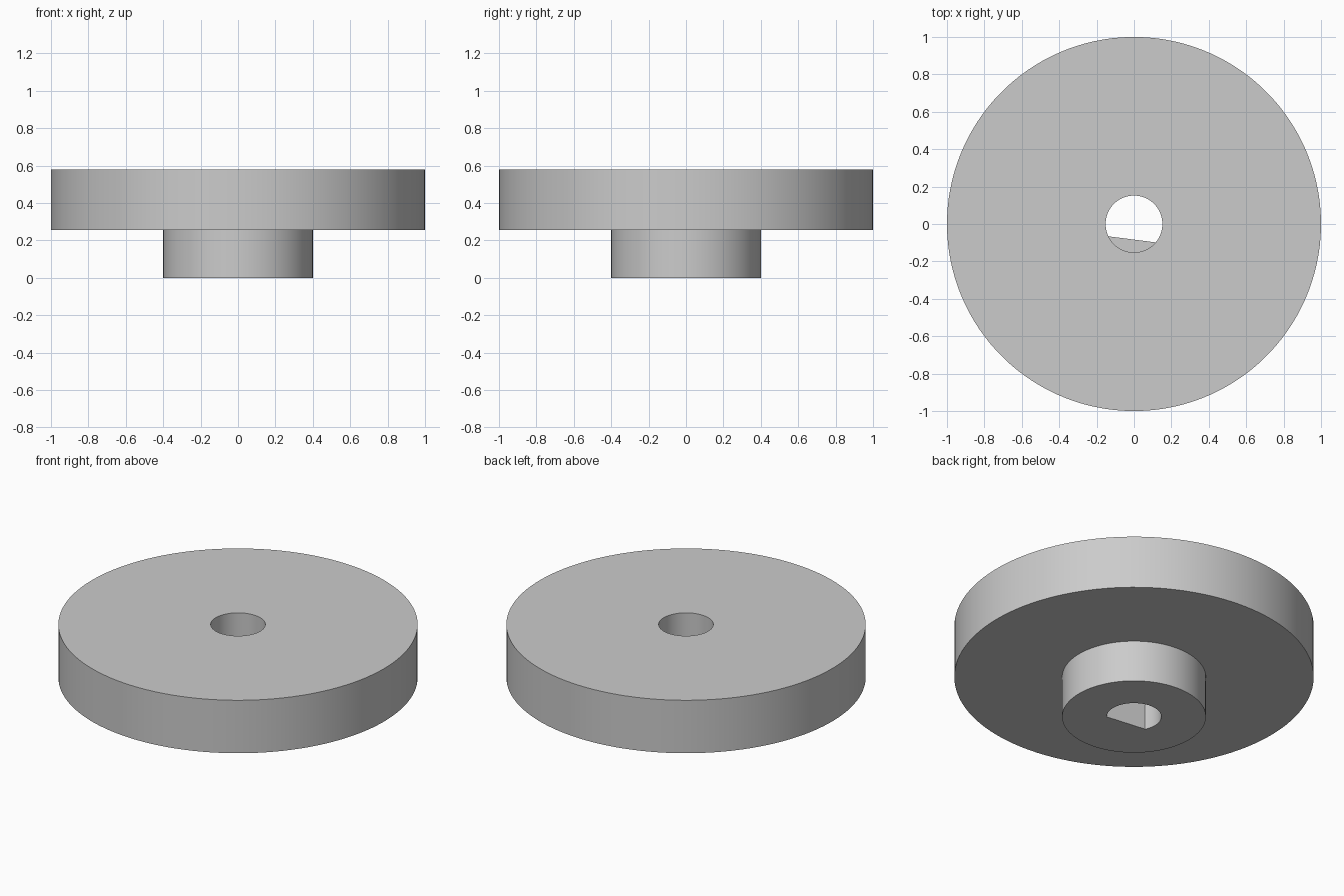
import bpy
import bmesh
from math import cos, sin, radians

cube = bpy.data.objects.get("Cube")
if cube:
    bpy.data.objects.remove(cube, do_unlink=True)

DISC_R, HUB_R, BORE_R = 1.0, 0.4, 0.152
HUB_TOP, TOP = 0.255, 0.58
FLAT_DIR, FLAT_HALF = radians(262.7), radians(57)   # direction and half width of the shaft flat
FLAT_STEPS, ROUND_STEPS = 40, 88

# Angles start at one corner of the flat, so both corners are exact
round_half = radians(180) - FLAT_HALF
angles = [FLAT_DIR - FLAT_HALF + 2 * FLAT_HALF * i / FLAT_STEPS for i in range(FLAT_STEPS)]
angles += [FLAT_DIR + FLAT_HALF + 2 * round_half * i / ROUND_STEPS for i in range(ROUND_STEPS)]


def ring(bm, radius, z, flat=False):
    """Circle of vertices, optionally cut off by the shaft flat."""
    verts = []
    for i, a in enumerate(angles):
        r = radius
        if flat and i < FLAT_STEPS:
            r = radius * cos(FLAT_HALF) / cos(a - FLAT_DIR)
        verts.append(bm.verts.new((r * cos(a), r * sin(a), z)))
    return verts


# Closed section: hub, disc, round bore, ledge, D-shaped bore
section = [
    (HUB_R, 0), (HUB_R, HUB_TOP), (DISC_R, HUB_TOP), (DISC_R, TOP),
    (BORE_R, TOP), (BORE_R, HUB_TOP), (BORE_R, HUB_TOP, True), (BORE_R, 0, True),
]
bm = bmesh.new()
rings = [ring(bm, *s) for s in section]
n = len(angles)
for k, low in enumerate(rings):
    high = rings[(k + 1) % len(rings)]
    for i in range(n):
        j = (i + 1) % n
        bm.faces.new((low[i], low[j], high[j], high[i]))
bmesh.ops.remove_doubles(bm, verts=bm.verts, dist=1e-5)
bmesh.ops.recalc_face_normals(bm, faces=bm.faces)

mesh = bpy.data.meshes.new("wheel_with_hub")
bm.to_mesh(mesh)
bm.free()
wheel = bpy.data.objects.new("wheel_with_hub", mesh)
bpy.context.collection.objects.link(wheel)

# Plain grey
grey = bpy.data.materials.new("light_grey")
grey.use_nodes = True
colour = (0.6, 0.6, 0.6, 1)
grey.diffuse_color = colour
grey.node_tree.nodes["Principled BSDF"].inputs["Base Color"].default_value = colour
mesh.materials.append(grey)

bpy.ops.object.select_all(action="DESELECT")
wheel.select_set(True)
bpy.context.view_layer.objects.active = wheel
bpy.ops.object.shade_smooth_by_angle(angle=radians(30))
